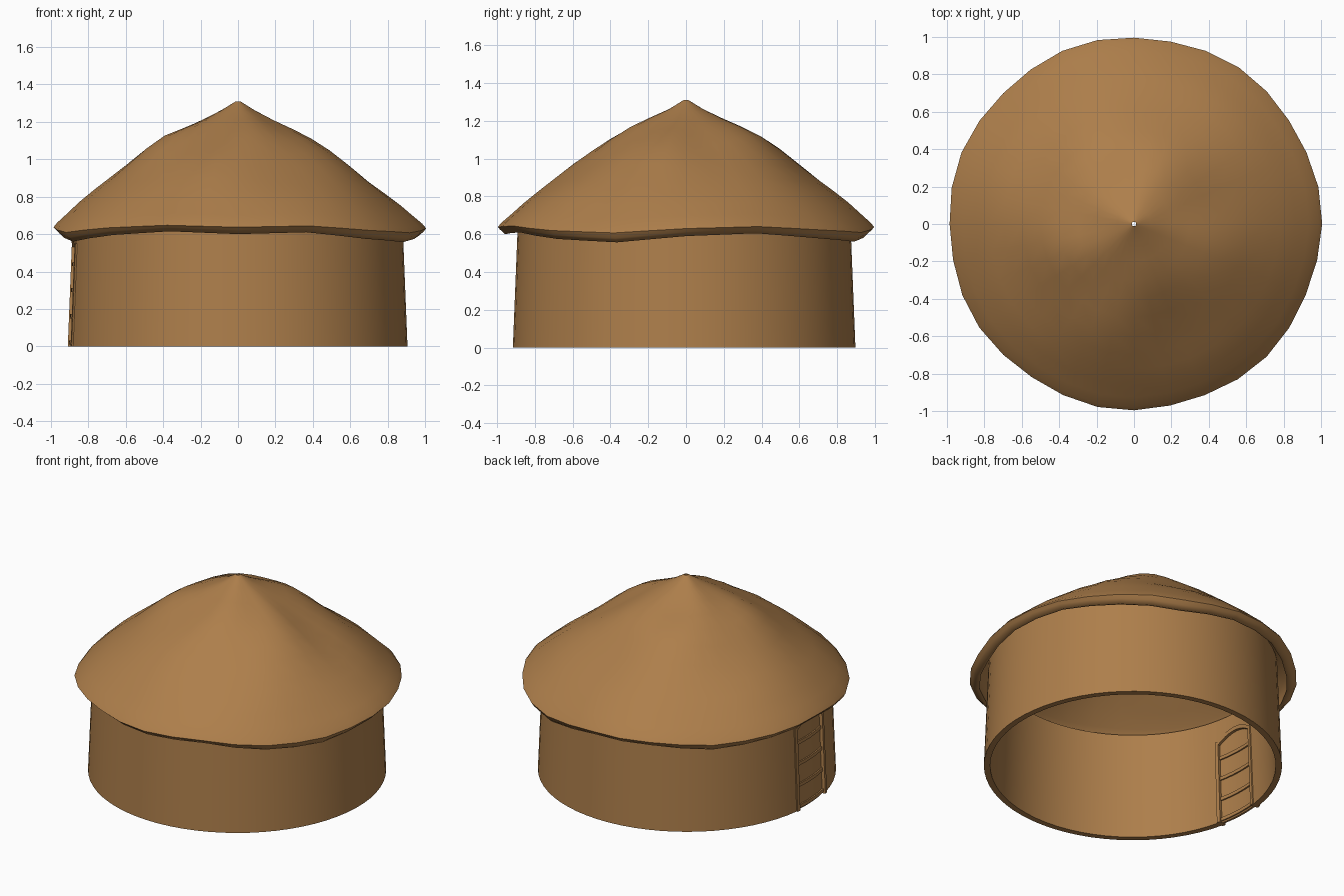
import bpy, bmesh, math

if "Cube" in bpy.data.objects:
    bpy.data.objects.remove(bpy.data.objects["Cube"])

brown = bpy.data.materials.new("warm_brown")
brown.diffuse_color = (0.42, 0.21, 0.07, 1)
brown.use_nodes = True
brown.node_tree.nodes["Principled BSDF"].inputs["Base Color"].default_value = brown.diffuse_color


def finish(name, bm, angle=40):
    bmesh.ops.remove_doubles(bm, verts=bm.verts, dist=1e-5)
    bmesh.ops.recalc_face_normals(bm, faces=bm.faces)
    me = bpy.data.meshes.new(name)
    bm.to_mesh(me)
    bm.free()
    ob = bpy.data.objects.new(name, me)
    bpy.context.collection.objects.link(ob)
    me.materials.append(brown)
    bpy.ops.object.select_all(action='DESELECT')
    ob.select_set(True)
    bpy.context.view_layer.objects.active = ob
    bpy.ops.object.shade_smooth_by_angle(angle=math.radians(angle))
    return ob


CY = -0.01  # wall centre in y


def wall_r(z):
    return 0.907 - 0.04 * z


def arc_slab(name, a0, a1, n, zlo, zhi, out=0.0, thick=0.038):
    """Curved slab following the wall; zlo / zhi are functions of angle."""
    bm = bmesh.new()
    rows = []
    for i in range(n + 1):
        a = math.radians(a0 + (a1 - a0) * i / n)
        row = []
        for z, d in ((zlo(a), out), (zhi(a), out), (zhi(a), out - thick), (zlo(a), out - thick)):
            r = wall_r(z) + d
            row.append(bm.verts.new((r * math.cos(a), CY + r * math.sin(a), z)))
        rows.append(row)
    for p, q in zip(rows, rows[1:]):
        for k in range(4):
            bm.faces.new((p[k], q[k], q[(k + 1) % 4], p[(k + 1) % 4]))
    bm.faces.new(rows[0])
    bm.faces.new(rows[-1])
    return finish(name, bm)


# Round wall with a doorway on the left side
D0, D1 = 173.0, 193.0
MID, HALF = math.radians((D0 + D1) / 2), math.radians((D1 - D0) / 2)


def arch(a):
    return 0.54 + 0.06 * (1 - ((a - MID) / HALF) ** 2)


def flat(z):
    return lambda a: z


arc_slab("wall", D1, D0 + 360, 64, flat(0), flat(0.70))
arc_slab("wall_above_door", D0, D1, 8, arch, flat(0.70))

# Door: recessed panel, jambs, arched head and cross rails
arc_slab("door_panel", D0, D1, 8, flat(0), arch, -0.012, 0.014)
arc_slab("door_jamb_a", D0 - 0.6, D0 + 1.0, 1, flat(0), flat(0.55), 0.008, 0.054)
arc_slab("door_jamb_b", D1 - 1.0, D1 + 0.6, 1, flat(0), flat(0.55), 0.008, 0.054)
arc_slab("door_head", D0, D1, 8, lambda a: arch(a) - 0.02, lambda a: arch(a) + 0.005, 0.006, 0.05)
for i, z in enumerate((0.01, 0.15, 0.29, 0.43)):
    arc_slab(f"door_rail_{i}", D0, D1, 8, flat(z), flat(z + 0.022), -0.003, 0.032)

# Thatched roof: wavy shell with a rolled eave and a tiny hole at the tip
EDGE = [.59, .605, .58, .56, .60, .60, .57, .59, .60, .56, .595, .615, .60, .61, .575, .557]
OUTER = [(.012, 1.31), (.09, 1.262), (.2, 1.207), (.3, 1.157), (.4, 1.10), (.5, 1.035),
         (.6, .965), (.7, .89), (.78, .83), (.86, .765), (.93, .70), (.98, .655), (1.0, .63)]
N = 32


def edge_z(i):
    j = i // 2
    return EDGE[j] if i % 2 == 0 else (EDGE[j] + EDGE[(j + 1) % 16]) / 2


def bump(r, a):
    fade = math.sin(math.pi * min(1, max(0, (r - .05) / .93)))
    b = .011 * math.sin(5 * a + 7 * r) + .007 * math.sin(3 * a - 9 * r + 1)
    b += .03 * max(0, math.cos(a - math.radians(135))) * math.exp(-((r - .42) / .12) ** 2)
    b -= .02 * math.exp(-((a - .2) / .3) ** 2)
    return b * fade


bm = bmesh.new()
rings = []
profile = [(r, z, 0) for r, z in OUTER]
profile += [(.985, .022, 1), (.96, .0, 1), (.94, .006, 1), (.945, .03, 1)]  # eave lip, above edge
profile += [(r, z - .028, 0) for r, z in reversed(OUTER[:-2])]
for r, z, lip in profile:
    ring = []
    for i in range(N):
        a = 2 * math.pi * i / N
        e = edge_z(i)
        zz = e + z if lip else z + bump(r, a)
        if not lip and r > .8:
            zz += (e - .59) * .7 * (r - .8) / .2
        w = 1 + (.012 * math.sin(4 * a + 1) * math.cos(3 * a) - .004) * r * r
        ring.append(bm.verts.new((r * w * math.cos(a), r * w * math.sin(a), zz)))
    rings.append(ring)
for p, q in zip(rings, rings[1:] + rings[:1]):
    for i in range(N):
        j = (i + 1) % N
        bm.faces.new((p[i], p[j], q[j], q[i]))
finish("thatched_roof", bm, 60)
